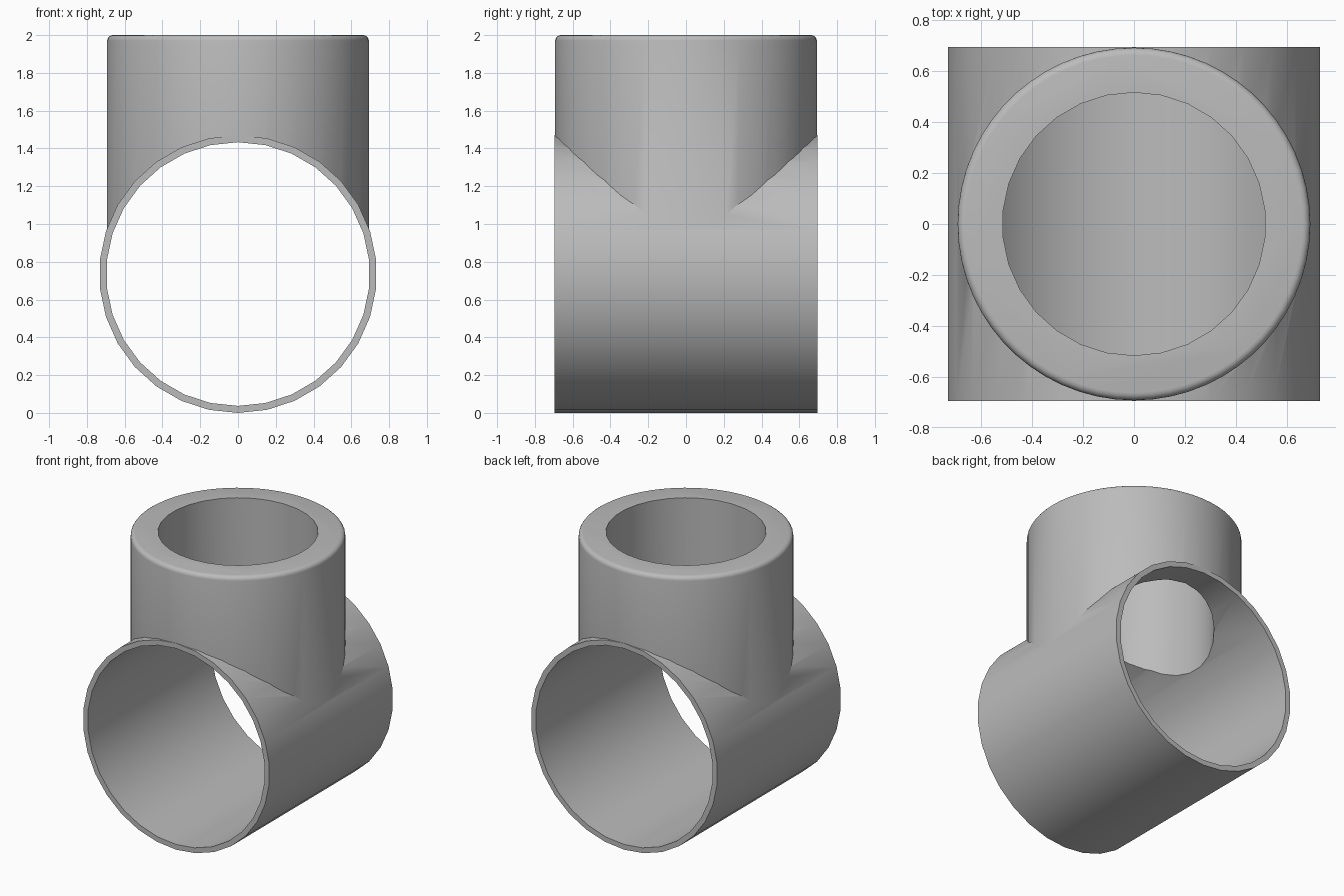
import bpy, bmesh, math
from mathutils import Matrix

cube = bpy.data.objects.get("Cube")
if cube:
    bpy.data.objects.remove(cube, do_unlink=True)

SIDES = 30
AXIS_Z = 0.735

grey = bpy.data.materials.new("plain grey")
grey.use_nodes = True
colour = (0.5, 0.5, 0.5, 1)
grey.diffuse_color = colour
grey.node_tree.nodes["Principled BSDF"].inputs["Base Color"].default_value = colour


def cylinder(name, radius, length, sides, matrix, round_top=0):
    """Closed cylinder along local z, optionally with a rounded top rim."""
    bm = bmesh.new()
    bmesh.ops.create_cone(bm, cap_ends=True, segments=sides, radius1=radius,
                          radius2=radius, depth=length)
    # Put a vertex on the local y axis
    phase = max(bm.verts, key=lambda v: v.co.y).co
    turn = math.pi / 2 - math.atan2(phase.y, phase.x)
    bmesh.ops.rotate(bm, verts=bm.verts, matrix=Matrix.Rotation(turn, 3, "Z"))
    if round_top:
        rim = [e for e in bm.edges if all(v.co.z > 0 for v in e.verts)]
        bmesh.ops.bevel(bm, geom=rim, offset=round_top, segments=4,
                        profile=0.5, affect="EDGES")
    bmesh.ops.transform(bm, matrix=matrix, verts=bm.verts)
    mesh = bpy.data.meshes.new(name)
    bm.to_mesh(mesh)
    bm.free()
    mesh.materials.append(grey)
    obj = bpy.data.objects.new(name, mesh)
    bpy.context.collection.objects.link(obj)
    return obj


def upright(bottom, top):
    return Matrix.Translation((0, 0, (bottom + top) / 2))


along_y = Matrix.Translation((0, 0, AXIS_Z)) @ Matrix.Rotation(math.pi / 2, 4, "X")

# Horizontal pipe, upright branch, and the two bores
fitting = cylinder("pipe_tee", 0.735, 1.39, SIDES, along_y)
branch = cylinder("branch", 0.693, 2 - AXIS_Z, 60, upright(AXIS_Z, 2), 0.03)
pipe_bore = cylinder("pipe_bore", 0.698, 1.8, SIDES, along_y)
branch_bore = cylinder("branch_bore", 0.517, 2.2 - AXIS_Z, SIDES, upright(AXIS_Z, 2.2))

# Join the branch, then hollow both ways
bpy.context.view_layer.objects.active = fitting
fitting.select_set(True)
for part, operation in ((branch, "UNION"), (pipe_bore, "DIFFERENCE"),
                        (branch_bore, "DIFFERENCE")):
    part.hide_render = True
    mod = fitting.modifiers.new(part.name, "BOOLEAN")
    mod.object = part
    mod.operation = operation
    mod.solver = "EXACT"
    bpy.ops.object.modifier_apply(modifier=mod.name)
    bpy.data.objects.remove(part, do_unlink=True)

bpy.ops.object.shade_smooth_by_angle(angle=math.radians(30))
